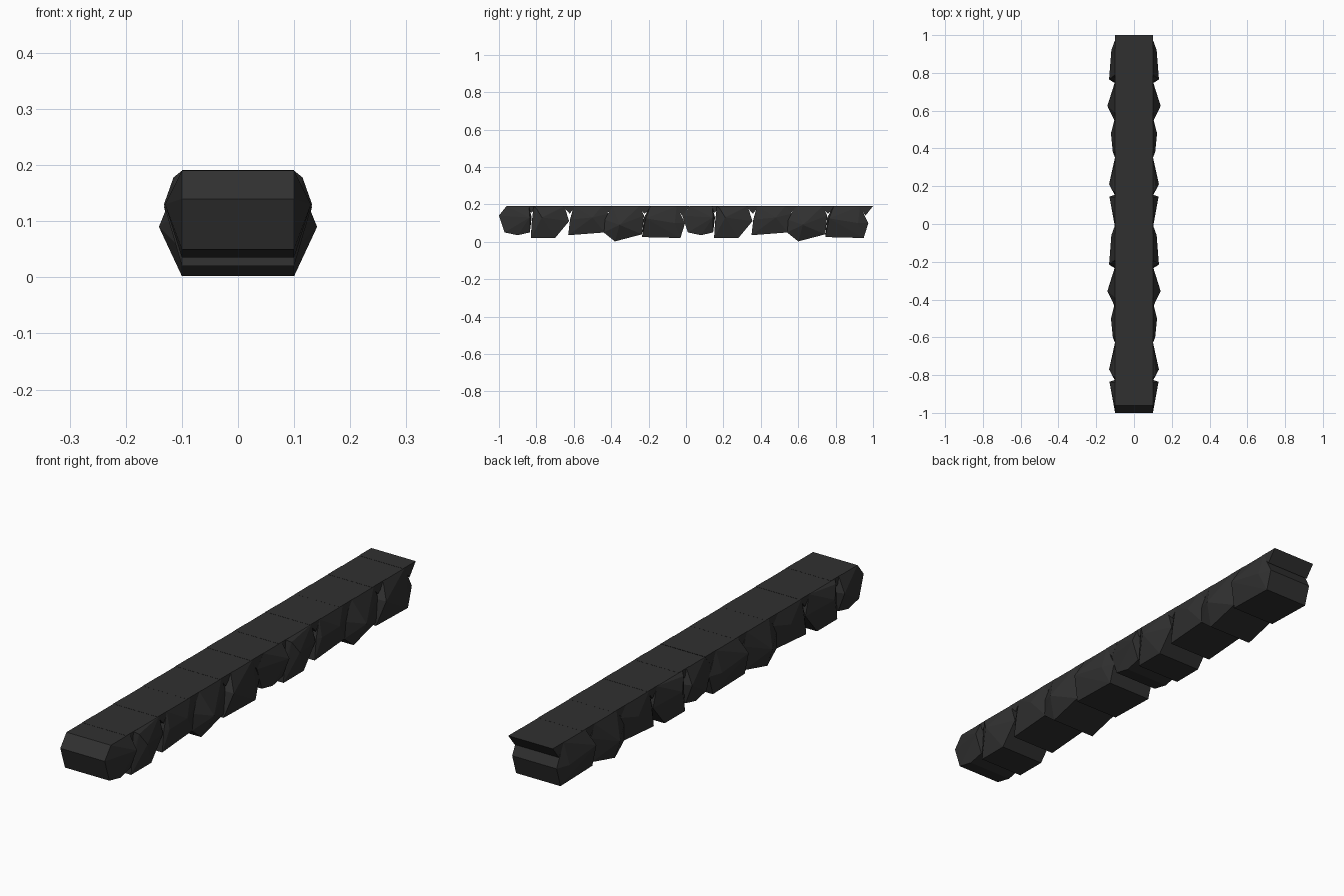
import bpy, bmesh

if "Cube" in bpy.data.objects:
    bpy.data.objects.remove(bpy.data.objects["Cube"])

dark = bpy.data.materials.new("dark_stone")
dark.diffuse_color = (0.03, 0.03, 0.03, 1)
dark.use_nodes = True
dark.node_tree.nodes["Principled BSDF"].inputs["Base Color"].default_value = dark.diffuse_color

PERIOD = 0.98   # the five-stone run repeats once
HALF = 0.1      # half width of the flat part


def hull(name, profile, bulges, shift):
    """Convex block: y-z profile across the width plus mirrored side bulges."""
    bm = bmesh.new()
    for side in (-1, 1):
        for y, z in profile:
            bm.verts.new((side * HALF, y + shift, z))
        for x, y, z in bulges:
            bm.verts.new((side * x, y + shift, z))
    res = bmesh.ops.convex_hull(bm, input=bm.verts)
    loose = [v for v in bm.verts if not v.link_faces]
    bmesh.ops.delete(bm, geom=loose, context='VERTS')
    bmesh.ops.recalc_face_normals(bm, faces=bm.faces)
    me = bpy.data.meshes.new(name)
    bm.to_mesh(me)
    bm.free()
    me.materials.append(dark)
    ob = bpy.data.objects.new(name, me)
    bpy.context.collection.objects.link(ob)


# Stones: y-z outline, then side bulge points (x, y, z)
stones = [
    ([(-.96, .19), (-1, .14), (-.97, .05), (-.90, .035), (-.835, .05),
      (-.825, .13), (-.84, .19)],
     [(.13, -.835, .13)]),
    ([(-.815, .19), (-.65, .19), (-.625, .11), (-.70, .02), (-.83, .02),
      (-.825, .10)],
     [(.132, -.77, .13), (.115, -.80, .178)]),
    ([(-.60, .19), (-.45, .19), (-.415, .15), (-.435, .05), (-.63, .035),
      (-.62, .12)],
     [(.122, -.50, .13), (.112, -.60, .12)]),
    ([(-.44, .12), (-.39, .19), (-.25, .19), (-.225, .14), (-.235, .04),
      (-.38, .002), (-.44, .05)],
     [(.141, -.355, .09)]),
    ([(-.225, .13), (-.19, .19), (-.05, .19), (-.005, .10), (-.03, .02),
      (-.235, .025)],
     [(.132, -.215, .125), (.12, -.06, .10)]),
]

# Mortar wedges filling the top gaps: start y, end y, tip y, tip z
wedges = [(-.86, -.79, -.827, .155), (-.66, -.59, -.622, .15),
          (-.47, -.37, -.42, .155), (-.26, -.17, -.222, .15),
          (-.06, .02, -.02, .14)]

for run in range(2):
    for i, (profile, bulges) in enumerate(stones):
        hull(f"stone_{run * 5 + i + 1}", profile, bulges, run * PERIOD)
    for i, (a, b, t, z) in enumerate(wedges):
        hull(f"mortar_wedge_{run * 5 + i + 1}",
             [(a, .191), (b, .191), (t, z)], [], run * PERIOD)
